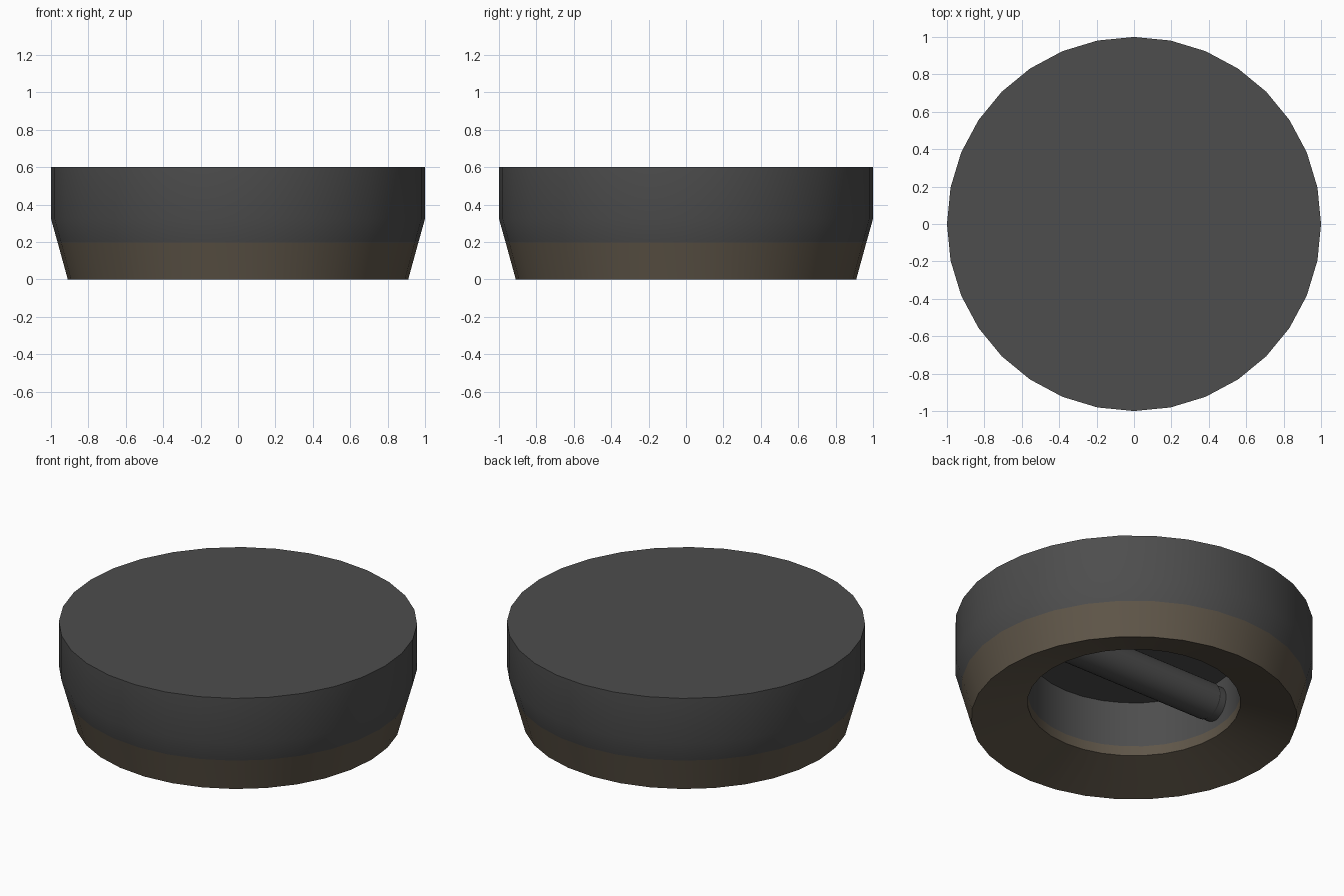
import bpy, bmesh, math

if "Cube" in bpy.data.objects:
    bpy.data.objects.remove(bpy.data.objects["Cube"])

SIDES = 32


def material(name, rgb):
    m = bpy.data.materials.new(name)
    m.diffuse_color = (*rgb, 1)
    m.use_nodes = True
    m.node_tree.nodes["Principled BSDF"].inputs["Base Color"].default_value = m.diffuse_color
    return m


dark = material("dark grey", (0.075, 0.075, 0.075))
brown = material("brown", (0.115, 0.093, 0.066))


def lathe(name, profile, axis="Z", sides=SIDES, colour_rule=None):
    """Spin a (radius, height) profile; zero radii become closing points."""
    bm = bmesh.new()
    rings = []
    for r, h in profile:
        ring = []
        for i in range(sides if r > 0 else 1):
            a = 2 * math.pi * i / sides
            u, v = r * math.cos(a), r * math.sin(a)
            ring.append(bm.verts.new((u, v, h) if axis == "Z" else (h, u, v)))
        rings.append(ring)
    for k, (lo, hi) in enumerate(zip(rings, rings[1:])):
        for i in range(sides):
            j = (i + 1) % sides
            loop = [lo[i % len(lo)], lo[j % len(lo)], hi[j % len(hi)], hi[i % len(hi)]]
            face = bm.faces.new(list(dict.fromkeys(loop)))
            face.material_index = colour_rule(face.calc_center_median()) if colour_rule else 0
    bmesh.ops.recalc_face_normals(bm, faces=bm.faces)
    mesh = bpy.data.meshes.new(name)
    bm.to_mesh(mesh)
    bm.free()
    mesh.materials.append(dark)
    mesh.materials.append(brown)
    obj = bpy.data.objects.new(name, mesh)
    bpy.context.collection.objects.link(obj)
    bpy.ops.object.select_all(action="DESELECT")
    obj.select_set(True)
    bpy.context.view_layer.objects.active = obj
    bpy.ops.object.shade_smooth_by_angle(angle=math.radians(30))
    return obj


# Round body: flat top, tapered skirt, dished underside with a blind hole
lathe("round_body",
      [(0, 0.6), (1, 0.6), (1, 0.325), (0.965, 0.2), (0.91, 0),
       (0.595, 0.1), (0.595, 0.16), (0.595, 0.44), (0, 0.44)],
      colour_rule=lambda c: 1 if c.z < 0.19 and not (math.hypot(c.x, c.y) < 0.6 and c.z > 0.16) else 0)

# Cross bar through the hole, with slightly narrower ends
bar = lathe("cross_bar",
            [(0, -0.62), (0.102, -0.62), (0.102, -0.545), (0.108, -0.535),
             (0.108, 0.535), (0.102, 0.545), (0.102, 0.62), (0, 0.62)],
            axis="X")
bar.location.z = 0.308
